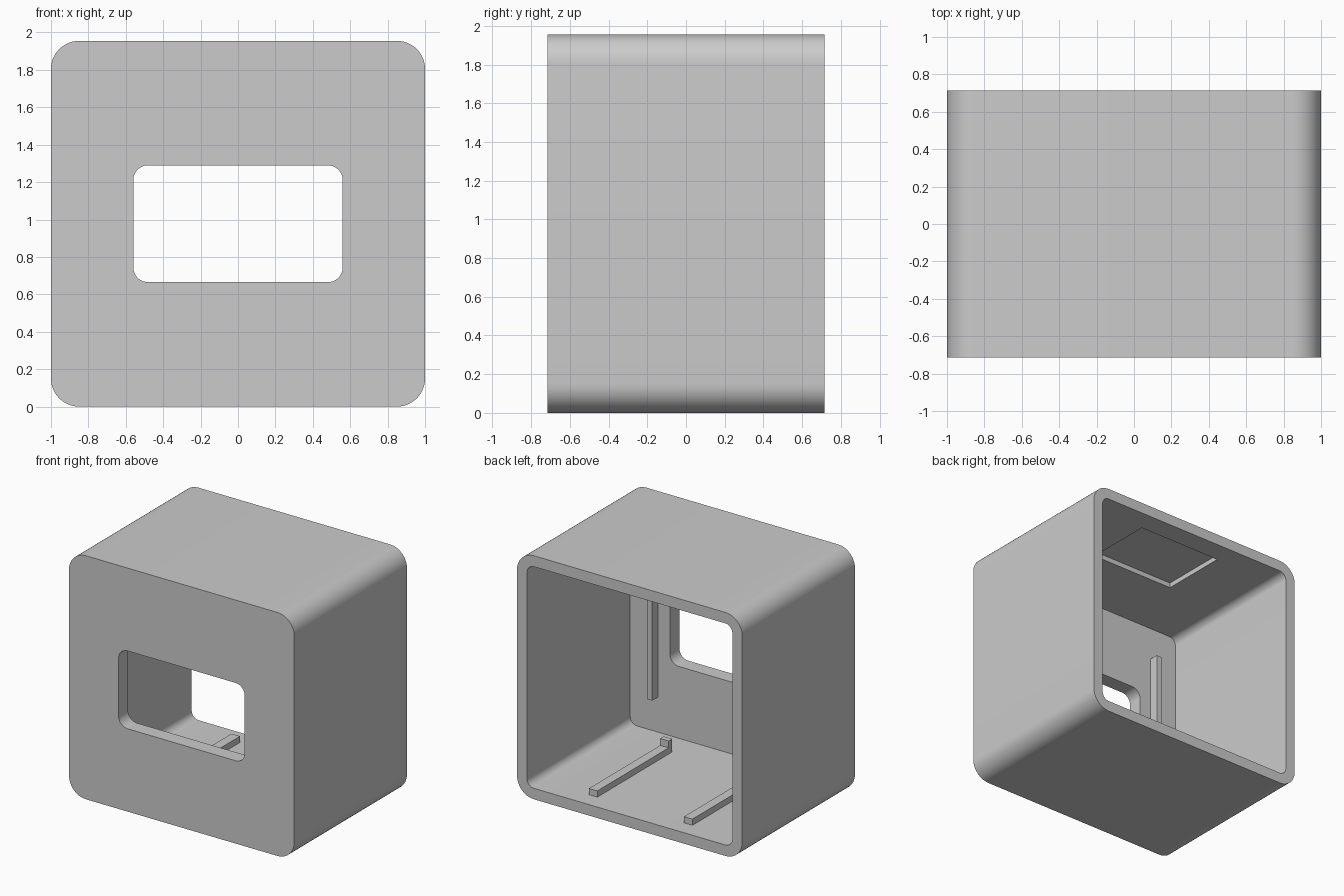
import bpy
import bmesh
from math import cos, sin, pi, radians

cube = bpy.data.objects.get("Cube")
if cube:
    bpy.data.objects.remove(cube, do_unlink=True)

grey = bpy.data.materials.new("plain_grey")
grey.use_nodes = True
colour = (0.6, 0.6, 0.6, 1)
grey.diffuse_color = colour
grey.node_tree.nodes["Principled BSDF"].inputs["Base Color"].default_value = colour

WIDTH, HEIGHT, DEPTH = 2.0, 1.955, 1.43
WALL, PANEL = 0.088, 0.12
BACK = DEPTH / 2
FRONT = -BACK
INNER_FRONT = FRONT + PANEL
MID = HEIGHT / 2


def finish(name, bm):
    bmesh.ops.recalc_face_normals(bm, faces=bm.faces[:])
    mesh = bpy.data.meshes.new(name)
    bm.to_mesh(mesh)
    bm.free()
    mesh.materials.append(grey)
    obj = bpy.data.objects.new(name, mesh)
    bpy.context.collection.objects.link(obj)
    return obj


def rounded_prism(name, width, height, radius, y0, y1, steps=12):
    """Rounded rectangle around the middle height, extruded along y."""
    bm = bmesh.new()
    verts = []
    for quarter, (sx, sz) in enumerate([(1, 1), (-1, 1), (-1, -1), (1, -1)]):
        for i in range(steps + 1):
            a = (quarter + i / steps) * pi / 2
            x = sx * (width / 2 - radius) + radius * cos(a)
            z = MID + sz * (height / 2 - radius) + radius * sin(a)
            verts.append(bm.verts.new((x, y0, z)))
    face = bm.faces.new(verts)
    ext = bmesh.ops.extrude_face_region(bm, geom=[face])["geom"]
    moved = [g for g in ext if isinstance(g, bmesh.types.BMVert)]
    bmesh.ops.translate(bm, verts=moved, vec=(0, y1 - y0, 0))
    return finish(name, bm)


def box(name, xs, ys, zs):
    bm = bmesh.new()
    bmesh.ops.create_cube(bm, size=1)
    for v in bm.verts:
        v.co = [r[0] if c < 0 else r[1] for c, r in zip(v.co, (xs, ys, zs))]
    return finish(name, bm)


def select_only(obj):
    bpy.ops.object.select_all(action="DESELECT")
    obj.select_set(True)
    bpy.context.view_layer.objects.active = obj


def cut(target, cutter):
    cutter.hide_render = True
    mod = target.modifiers.new("cut", "BOOLEAN")
    mod.operation = "DIFFERENCE"
    mod.solver = "EXACT"
    mod.object = cutter
    select_only(target)
    bpy.ops.object.modifier_apply(modifier=mod.name)
    bpy.data.objects.remove(cutter, do_unlink=True)


# Housing: rounded block, open at the back, with a window in the front panel
housing = rounded_prism("housing", WIDTH, HEIGHT, 0.15, FRONT, BACK)
cut(housing, rounded_prism("cavity_cutter", WIDTH - 2 * WALL, HEIGHT - 2 * WALL,
                           0.15 - WALL, INNER_FRONT, BACK + 0.2))
cut(housing, rounded_prism("window_cutter", 1.12, 0.625, 0.08,
                           FRONT - 0.2, INNER_FRONT + 0.2))

# Shallow rectangular recess in the ceiling
ceiling = HEIGHT - WALL
cut(housing, box("recess_cutter", (-0.375, 0.375), (-0.02, 0.54),
                 (ceiling - 0.1, ceiling + 0.04)))
select_only(housing)
bpy.ops.object.shade_smooth_by_angle(angle=radians(30))

# Mirrored pairs: floor rails, their end stops, and ribs beside the window
for side, s in (("left", 1), ("right", -1)):
    def pair(name, x0, x1, ys, zs):
        box(f"{side}_{name}", sorted((s * x0, s * x1)), ys, zs)

    pair("floor_rail", 0.385, 0.46, (-0.33, 0.575), (WALL - 0.01, WALL + 0.05))
    pair("rail_stop", 0.385, 0.46, (-0.375, -0.33), (WALL - 0.01, WALL + 0.105))
    pair("panel_rib", 0.665, 0.71, (INNER_FRONT - 0.01, -0.52), (0.37, 1.6))
